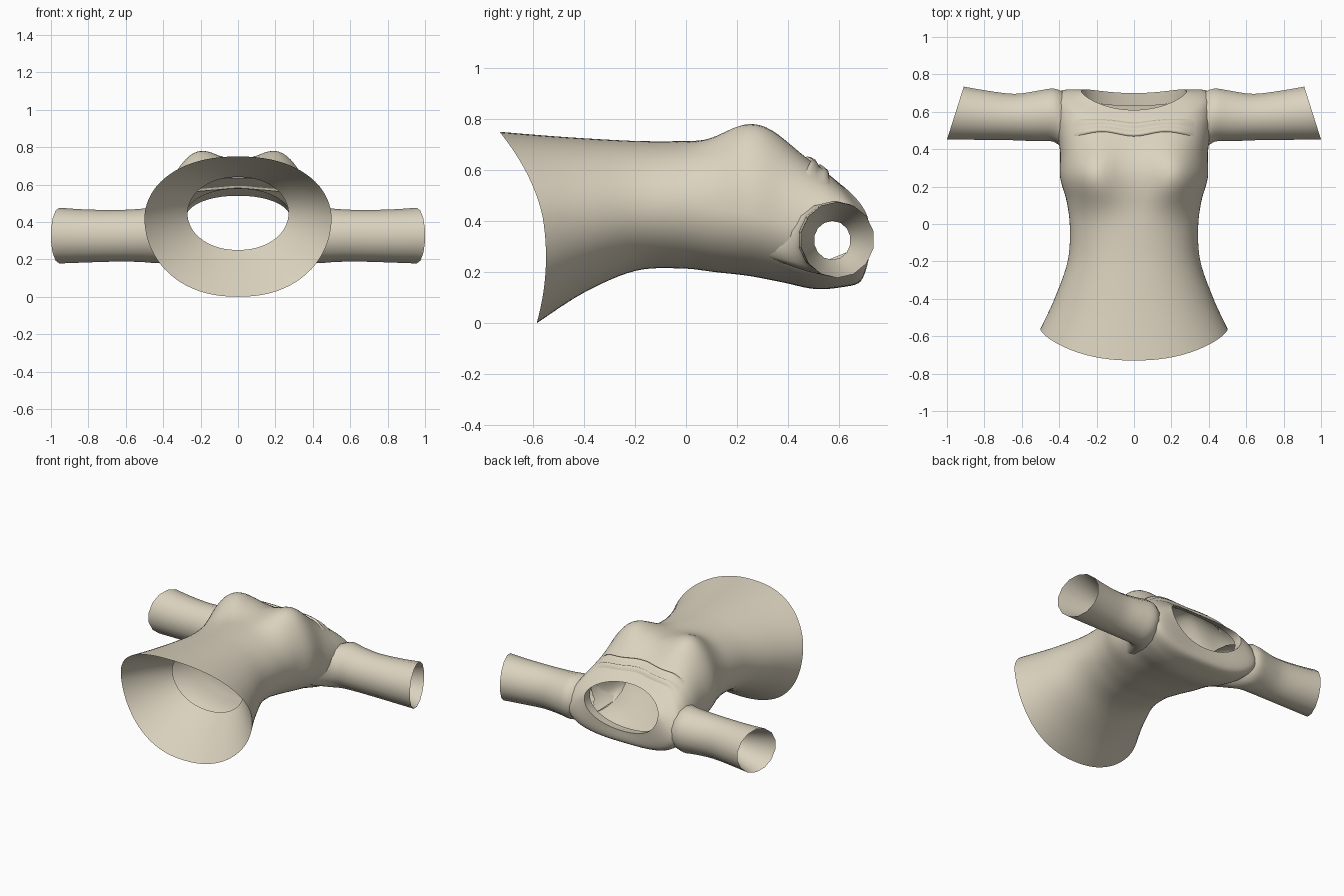
import bpy, bmesh, math
from mathutils import Vector
from mathutils.bvhtree import BVHTree

if "Cube" in bpy.data.objects:
    bpy.data.objects.remove(bpy.data.objects["Cube"])

cloth = bpy.data.materials.new("beige cloth")
cloth.diffuse_color = (0.71, 0.65, 0.52, 1)
cloth.use_nodes = True
cloth.node_tree.nodes["Principled BSDF"].inputs["Base Color"].default_value = cloth.diffuse_color


def spline(a, b, c, d, t):
    """Smooth interpolation between b and c."""
    return [0.5 * (2 * q + (r - p) * t + (2 * p - 5 * q + 4 * r - s) * t * t
                   + (3 * q - p - 3 * r + s) * t ** 3) for p, q, r, s in zip(a, b, c, d)]


def smooth_rows(rows, steps):
    out = []
    for i in range(len(rows) - 1):
        ctrl = [rows[max(i - 1, 0)], rows[i], rows[i + 1], rows[min(i + 2, len(rows) - 1)]]
        out += [spline(*ctrl, k / steps) for k in range(steps)]
    return out + [list(rows[-1])]


def loft(name, rings, closed=True, drop=None):
    """Skin a list of point rings, leaving out faces where drop(centre) is true."""
    bm = bmesh.new()
    grid = [[bm.verts.new(p) for p in ring] for ring in rings]
    n = len(grid[0])
    for a, b in zip(grid, grid[1:]):
        for j in range(n if closed else n - 1):
            k = (j + 1) % n
            bm.faces.new((a[j], a[k], b[k], b[j]))
    if drop:
        bad = [f for f in bm.faces if drop(f.calc_center_median())]
        bmesh.ops.delete(bm, geom=bad, context='FACES')
    bmesh.ops.recalc_face_normals(bm, faces=bm.faces)
    me = bpy.data.meshes.new(name)
    bm.to_mesh(me)
    bm.free()
    me.materials.append(cloth)
    ob = bpy.data.objects.new(name, me)
    bpy.context.collection.objects.link(ob)
    for p in me.polygons:
        p.use_smooth = True
    return ob


# Torso from hem to neckline: half width, z low/mid/high, y low/mid/high, squareness
torso = [
    (.50, .00, .42, .75, -.585, -.562, -.73, .89),
    (.425, .12, .43, .73, -.40, -.40, -.48, .92),
    (.355, .205, .45, .715, -.20, -.20, -.22, .93),
    (.343, .215, .46, .71, -.02, -.02, -.02, .93),
    (.36, .20, .45, .695, .12, .12, .12, .90),
    (.395, .185, .43, .67, .25, .25, .25, .85),
    (.395, .16, .40, .66, .38, .38, .38, .80),
    (.412, .135, .37, .625, .50, .50, .48, .66),
    (.428, .14, .335, .585, .60, .61, .55, .58),
    (.41, .165, .335, .56, .685, .70, .585, .68),
    (.28, .25, .42, .54, .70, .71, .61, .95),
]


def torso_ring(row, n=80, bust=True):
    w, zl, zm, zh, yl, ym, yh, e = row
    ring = []
    for j in range(n):
        a = 2 * math.pi * j / n
        c, s = math.cos(a), math.sin(a)
        y = ym + s * (yh - yl) / 2 + s * s * ((yh + yl) / 2 - ym)
        near = math.exp(-((y - .265) / .12) ** 2 / 2)
        power = e - (.33 * near if bust and s > 0 else 0)
        x = w * math.copysign(abs(c) ** power, c)
        z = zm + s * ((zh - zm) if s > 0 else (zm - zl))
        if bust and s > 0:  # rounded bust
            for side in (-1, 1):
                d = ((x - side * .215) / .125) ** 2
                z += .122 * s ** .4 * near * math.exp(-d / 2)
        ring.append((x, y, z))
    return ring


def arm_hole(p):
    return abs(p.x) > .3 and (p.y - .57) ** 2 + (p.z - .325) ** 2 < .11 ** 2


body = loft("shirt_body", [torso_ring(r) for r in smooth_rows(torso, 6)], drop=arm_hole)

# Turned-in edges at the hem and the neckline
hem = [torso[0],
       (.40, .115, .433, .70, -.47, -.46, -.54, .93),
       (.27, .25, .445, .64, -.33, -.33, -.36, .95)]
neck = [torso[-1],
        (.283, .245, .42, .56, .665, .675, .57, .95),
        (.287, .24, .42, .58, .63, .64, .535, .95)]
for name, rows in (("hem_facing", hem), ("neck_facing", neck)):
    loft(name, [torso_ring(r, bust=False) for r in smooth_rows(rows, 3)])

# Sleeves: x, y centre, z centre, y radius, z radius, slant of the ring
sleeve = [
    (.30, .45, .35, .23, .115, 0),
    (.37, .54, .33, .165, .138, 0),
    (.43, .582, .33, .146, .150, 0),
    (.52, .577, .328, .138, .142, 0),
    (.65, .572, .326, .127, .138, .01),
    (.82, .582, .325, .135, .142, .03),
    (.955, .593, .327, .145, .149, .046),
]
lining = [
    sleeve[-1],
    (.84, .585, .325, .112, .116, .03),
    (.72, .573, .325, .072, .076, .01),
]


def arm_ring(row, side, n=14):
    x, yc, zc, ry, rz, slant = row
    ring = []
    for j in range(n):
        a = 2 * math.pi * (j + .5) / n
        c, s = math.cos(a), math.sin(a)
        ring.append((side * (x - slant * c), yc + ry * c, zc + rz * s))
    return ring


for side, label in ((-1, "left"), (1, "right")):
    loft(label + "_sleeve", [arm_ring(r, side) for r in smooth_rows(sleeve, 3)])
    loft(label + "_sleeve_facing", [arm_ring(r, side) for r in smooth_rows(lining, 3)])

# Gathered folds laid across the upper chest
tree = BVHTree.FromPolygons([v.co for v in body.data.vertices],
                            [tuple(p.vertices) for p in body.data.polygons])
fold = [(0, -.01), (.08, .012), (.25, .018), (.42, .006), (.58, .004),
        (.72, .016), (.9, .015), (1, -.01)]
rows = []
for i in range(41):
    x = -.32 + .64 * i / 40
    wave = math.cos(2 * math.pi * x / .34)
    low = .478 - .012 * wave
    high = .565 - .018 * math.exp(-(x / .1) ** 2)
    fade = min(1, (.32 - abs(x)) / .08 + .1)
    row = []
    for t, h in fold:
        y = low + (high - low) * t
        hit = tree.ray_cast(Vector((x, y, 2)), Vector((0, 0, -1)))[0]
        row.append((x, y, (hit.z if hit else .5) + h * fade))
    rows.append(row)
loft("chest_folds", rows, closed=False)
